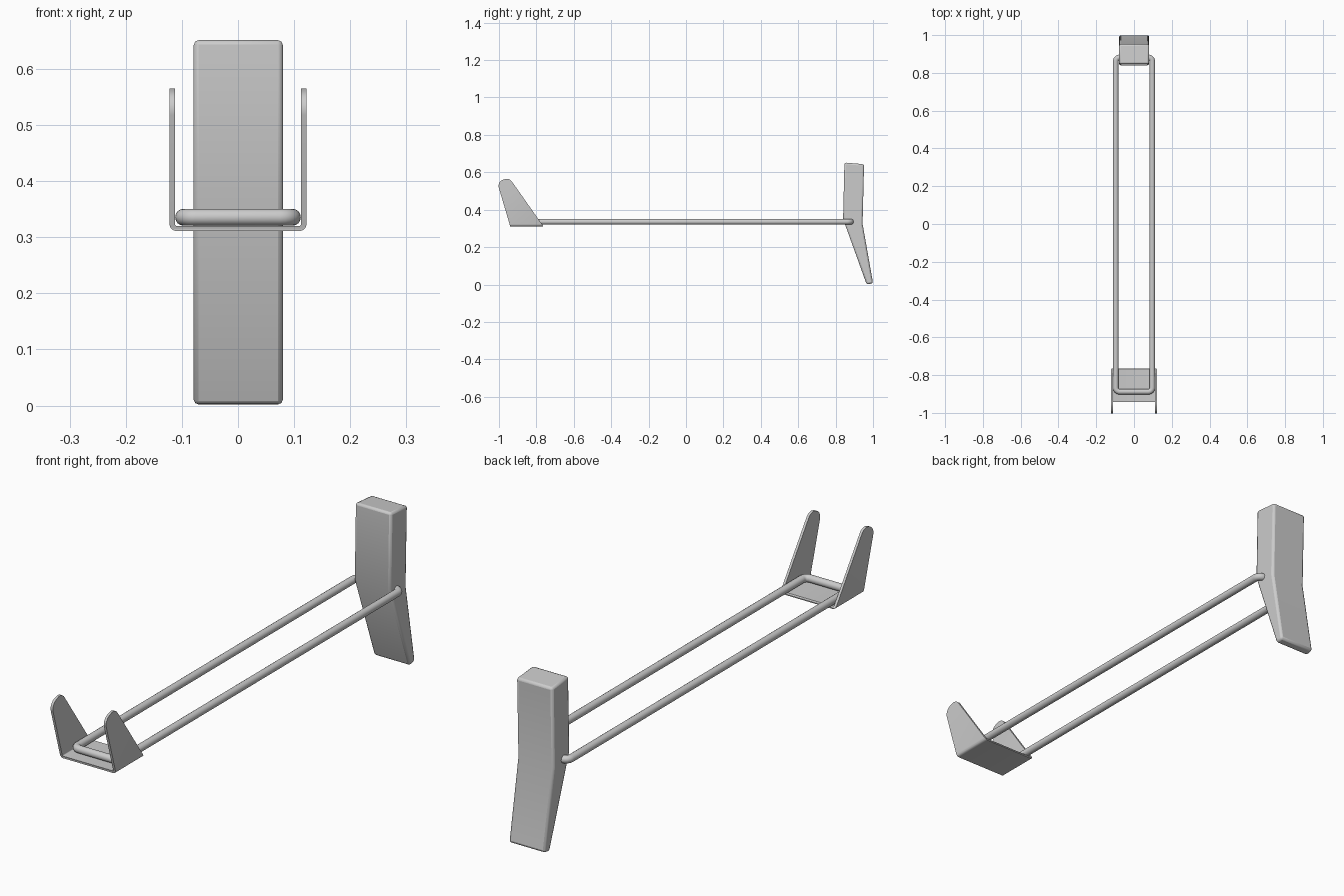
import bpy, bmesh, math
from mathutils import Vector

if "Cube" in bpy.data.objects:
    bpy.data.objects.remove(bpy.data.objects["Cube"])

grey = bpy.data.materials.new("plain grey")
grey.diffuse_color = (0.6, 0.6, 0.6, 1)
grey.use_nodes = True
grey.node_tree.nodes["Principled BSDF"].inputs["Base Color"].default_value = grey.diffuse_color


def finish(ob, angle=35):
    ob.data.materials.append(grey)
    bpy.ops.object.select_all(action='DESELECT')
    ob.select_set(True)
    bpy.context.view_layer.objects.active = ob
    bpy.ops.object.shade_smooth_by_angle(angle=math.radians(angle))


def extrude_profile(name, profile, x0, x1):
    """Extrude a (y, z) outline from x0 to x1."""
    bm = bmesh.new()
    face = bm.faces.new([bm.verts.new((x0, y, z)) for y, z in profile])
    res = bmesh.ops.extrude_face_region(bm, geom=[face])
    bmesh.ops.translate(bm, vec=(x1 - x0, 0, 0),
                        verts=[v for v in res['geom'] if isinstance(v, bmesh.types.BMVert)])
    bmesh.ops.recalc_face_normals(bm, faces=bm.faces)
    me = bpy.data.meshes.new(name)
    bm.to_mesh(me)
    bm.free()
    ob = bpy.data.objects.new(name, me)
    bpy.context.collection.objects.link(ob)
    return ob


def round_corners(pts, radii, n):
    """Closed 2D outline with each corner replaced by a tangent arc."""
    out = []
    for i, p in enumerate(pts):
        p, a, b = Vector(p), Vector(pts[i - 1]), Vector(pts[(i + 1) % len(pts)])
        r = radii[i]
        if r == 0:
            out.append(tuple(p))
            continue
        u, v = (a - p).normalized(), (b - p).normalized()
        half = u.angle(v) / 2
        c = p + (u + v).normalized() * r / math.sin(half)
        s, e = p + u * r / math.tan(half) - c, p + v * r / math.tan(half) - c
        turn = math.pi - 2 * half
        for k in range(n + 1):
            t = k / n
            w = (s * math.sin((1 - t) * turn) + e * math.sin(t * turn)) / math.sin(turn)
            out.append(tuple(c + w))
    return out


# butt pad: bent, tapering block with softened edges
pad = extrude_profile("butt_pad", [(0.847, 0.652), (0.952, 0.643), (0.944, 0.325),
                                   (1.0, 0.007), (0.966, 0.0), (0.84, 0.35)], -0.079, 0.08)
bev = pad.modifiers.new("soft edges", 'BEVEL')
bev.width, bev.segments = 0.009, 2
bev.limit_method, bev.angle_limit = 'ANGLE', math.radians(40)
finish(pad, 40)

# rod frame: closed rounded rectangle of round bar passing through the pad
path = round_corners([(-0.097, -0.888), (0.097, -0.888), (0.097, 0.882), (-0.097, 0.882)],
                     [0.022] * 4, 6)
SIDES, R, Z = 16, 0.015, 0.3355
bm = bmesh.new()
rings = []
for i, p in enumerate(path):
    a, b = Vector(path[i - 1]), Vector(path[(i + 1) % len(path)])
    p = Vector(p)
    t = ((p - a).normalized() + (b - p).normalized()).normalized()
    side = Vector((t.y, -t.x))
    ring = []
    for k in range(SIDES):
        ang = 2 * math.pi * k / SIDES
        q = p + side * R * math.cos(ang)
        ring.append(bm.verts.new((q.x, q.y, Z + R * math.sin(ang))))
    rings.append(ring)
for i, ring in enumerate(rings):
    nxt = rings[(i + 1) % len(rings)]
    for k in range(SIDES):
        j = (k + 1) % SIDES
        bm.faces.new((ring[k], ring[j], nxt[j], nxt[k]))
bmesh.ops.recalc_face_normals(bm, faces=bm.faces)
me = bpy.data.meshes.new("rod_frame")
bm.to_mesh(me)
bm.free()
rod = bpy.data.objects.new("rod_frame", me)
bpy.context.collection.objects.link(rod)
finish(rod, 60)

# front bracket: U-shaped bent sheet, cut to the side outline by a boolean
outer = round_corners([(-0.122, 0.6), (-0.122, 0.311), (0.122, 0.311), (0.122, 0.6),
                       (0.112, 0.6), (0.112, 0.32), (-0.112, 0.32), (-0.112, 0.6)],
                      [0, 0.012, 0.012, 0, 0, 0.003, 0.003, 0], 4)
bracket = extrude_profile("front_bracket", outer, 0, 0.3)
for v in bracket.data.vertices:            # turn the sheet so it runs along y
    x, y, z = v.co
    v.co = (y, -1.05 + x, z)
bracket.data.flip_normals()
outline = round_corners([(-0.765, 0.30), (-0.765, 0.315), (-0.946, 0.572),
                         (-1.01, 0.548), (-0.941, 0.315), (-0.941, 0.30)],
                        [0, 0, 0.034, 0.034, 0, 0], 6)
cutter = extrude_profile("bracket_cutter", outline, -0.2, 0.2)
cutter.hide_render = True
cut = bracket.modifiers.new("side outline", 'BOOLEAN')
cut.operation, cut.object, cut.solver = 'INTERSECT', cutter, 'EXACT'
bpy.context.view_layer.objects.active = bracket
bracket.select_set(True)
bpy.ops.object.modifier_apply(modifier=cut.name)
bpy.data.objects.remove(cutter)
bm = bmesh.new()
bm.from_mesh(bracket.data)
bmesh.ops.recalc_face_normals(bm, faces=bm.faces)
bm.to_mesh(bracket.data)
bm.free()
bracket.data.materials.clear()
finish(bracket)
